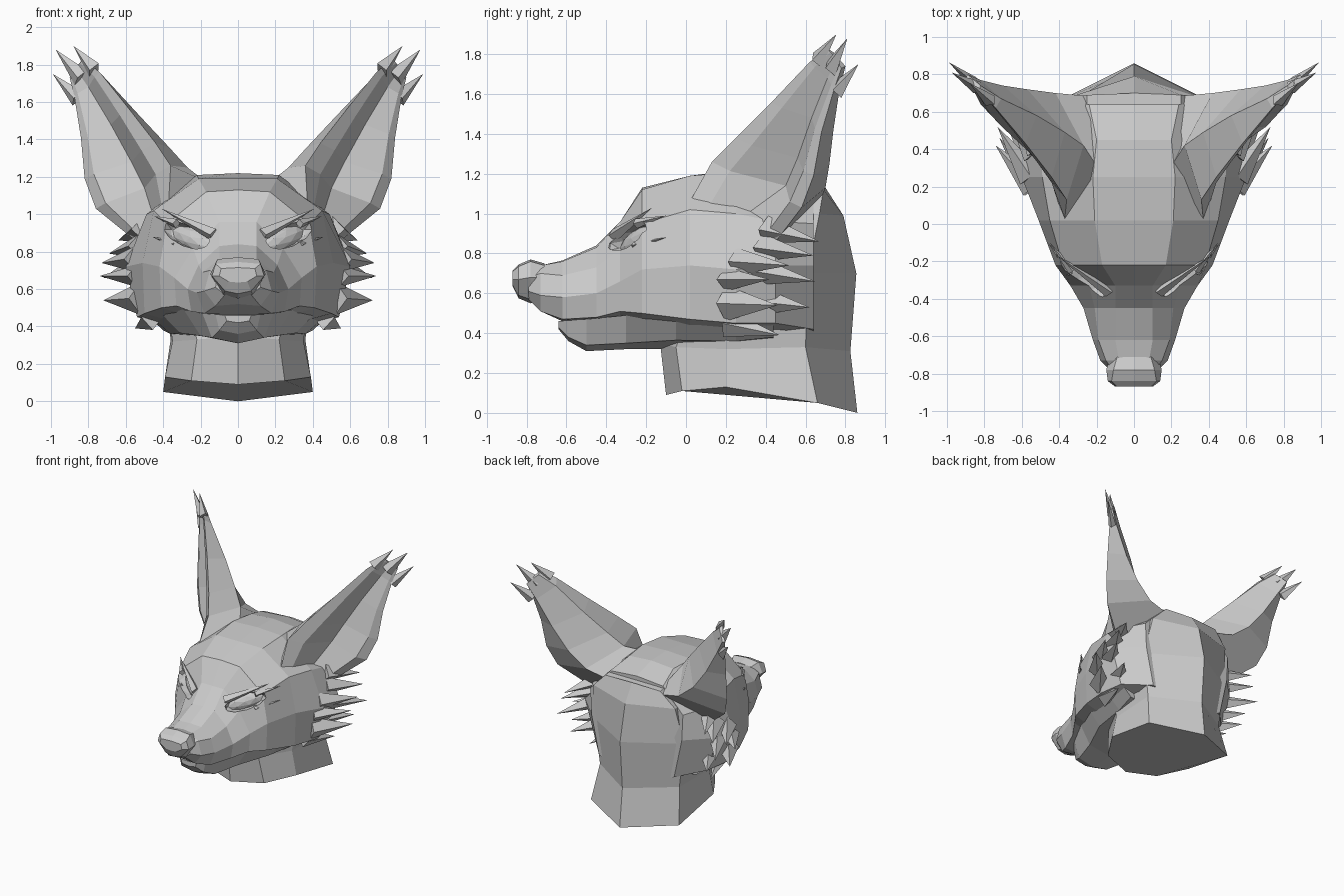
import bpy, bmesh
from mathutils import Vector as V


def build(name, verts, faces, mirror=False):
    verts = [tuple(v) for v in verts]
    faces = [tuple(f) for f in faces]
    if mirror:
        n = len(verts)
        verts += [(-x, y, z) for x, y, z in verts]
        faces += [tuple(i + n for i in reversed(f)) for f in faces]
    me = bpy.data.meshes.new(name)
    me.from_pydata(verts, [], faces)
    bm = bmesh.new()
    bm.from_mesh(me)
    bmesh.ops.recalc_face_normals(bm, faces=bm.faces)
    bm.to_mesh(me)
    bm.free()
    ob = bpy.data.objects.new(name, me)
    bpy.context.collection.objects.link(ob)
    return ob


def loft(name, rings, mirror=False):
    n = len(rings[0])
    verts = [p for r in rings for p in r]
    faces = [(k * n + i, k * n + (i + 1) % n, (k + 1) * n + (i + 1) % n, (k + 1) * n + i)
             for k in range(len(rings) - 1) for i in range(n)]
    faces += [tuple(range(n)), tuple(range(len(verts) - n, len(verts)))]
    return build(name, verts, faces, mirror)


def whole(half):
    """Close a half ring that starts and ends on the centre line."""
    return list(half) + [(-x, y, z) for x, y, z in reversed(half) if x > 1e-6]


def section(y, top, mids, bottom):
    return whole([(0, y, top)] + [(x, y, z) for x, z in mids] + [(0, y, bottom)])


def spikes(name, items):
    """Four-sided tufts: base, tip, half width, half thickness (both sides)."""
    verts, faces = [], []
    for base, tip, w, t in items:
        b, p = V(base), V(tip)
        d = (p - b).normalized()
        side = d.cross(V((0, 0, 1))).normalized()
        up = side.cross(d)
        k = len(verts)
        verts += [b + up * w, b + side * t, b - up * w, b - side * t, p]
        faces += [(k + i, k + (i + 1) % 4, k + 4) for i in range(4)]
        faces.append((k + 3, k + 2, k + 1, k))
    return build(name, verts, faces, True)


def ellipsoid(name, centre, axis, normal, radii):
    a = V(axis).normalized()
    n = V(normal)
    n = (n - a * n.dot(a)).normalized()
    u = n.cross(a)
    bm = bmesh.new()
    bmesh.ops.create_icosphere(bm, subdivisions=2, radius=1)
    verts = [V(centre) + a * v.co.x * radii[0] + u * v.co.y * radii[1] + n * v.co.z * radii[2]
             for v in bm.verts]
    faces = [[v.index for v in f.verts] for f in bm.faces]
    bm.free()
    return build(name, verts, faces, True)


# Skull and upper muzzle, lofted front to back
head = loft("head", [section(*s) for s in [
    (-.79, .71, [(.07, .71), (.11, .68), (.12, .61), (.07, .57)], .57),
    (-.73, .74, [(.08, .74), (.15, .70), (.18, .59), (.12, .51)], .52),
    (-.62, .765, [(.10, .76), (.19, .69), (.22, .58), (.18, .47)], .46),
    (-.45, .84, [(.10, .83), (.21, .73), (.27, .60), (.25, .48)], .45),
    (-.33, .96, [(.10, .96), (.24, .82), (.34, .66), (.33, .51)], .43),
    (-.22, 1.13, [(.17, 1.12), (.38, .95), (.42, .72), (.41, .50)], .38),
    (.02, 1.19, [(.21, 1.19), (.45, 1.02), (.51, .74), (.50, .47)], .33),
    (.25, 1.22, [(.22, 1.21), (.49, 1.0), (.60, .72), (.54, .45)], .32),
    (.45, 1.215, [(.20, 1.2), (.5, .96), (.60, .74), (.51, .45)], .34),
    (.64, 1.16, [(.24, 1.14), (.42, .95), (.41, .74), (.34, .42)], .32),
]])

# Almond eye sockets cut into the skull, with eyeballs set inside
eye_c, eye_axis, eye_n = V((.27, -.29, .885)), (.26, .19, .11), V((.55, -.75, .3)).normalized()
cutter = ellipsoid("socket_cutter", eye_c, eye_axis, eye_n, (.165, .06, .09))
cutter.hide_render = True
mod = head.modifiers.new("sockets", "BOOLEAN")
mod.operation, mod.object, mod.solver = "DIFFERENCE", cutter, "EXACT"
carved = bpy.data.meshes.new_from_object(head.evaluated_get(bpy.context.evaluated_depsgraph_get()))
head.modifiers.clear()
head.data = carved
bpy.data.objects.remove(cutter)
ellipsoid("eyes", eye_c - eye_n * .075, eye_axis, eye_n, (.16, .065, .055))

# Heavy brows slanting over the eyes, and lash tufts at the outer corners
spikes("brows", [((.13, -.36, .89), (.41, -.17, 1.03), .035, .035),
                 ((.33, -.25, .95), (.45, -.1, .99), .025, .025),
                 ((.33, -.26, .84), (.46, -.1, .88), .02, .025)])

# Lower jaw
loft("lower_jaw", [section(*s) for s in [
    (-.64, .46, [(.07, .46), (.06, .43)], .42),
    (-.59, .47, [(.12, .465), (.10, .38)], .36),
    (-.50, .47, [(.19, .47), (.14, .34)], .31),
    (-.30, .48, [(.29, .49), (.20, .35)], .32),
    (-.05, .50, [(.44, .50), (.31, .365)], .32),
    (.25, .50, [(.50, .48), (.36, .36)], .32),
    (.44, .50, [(.50, .47), (.40, .38)], .35),
]])

# Nose pad with a narrow lower point, and nostril wings
loft("nose", [section(*s) for s in [
    (-.87, .715, [(.09, .71), (.10, .67), (.05, .64)], .635),
    (-.84, .745, [(.12, .735), (.14, .67), (.07, .59)], .575),
    (-.78, .77, [(.11, .76), (.148, .68), (.08, .57)], .55),
    (-.71, .75, [(.09, .74), (.13, .68), (.08, .58)], .56),
]])

# Neck and back of the skull, lofted upward with a pointed rear ridge
loft("neck", [whole(h) for h in [
    [(0, .86, 0), (.40, .66, .05), (.39, .2, .13), (.25, -.02, .11), (0, -.1, .09)],
    [(0, .825, .31), (.36, .6, .33), (.35, .2, .32), (.22, -.05, .33), (0, -.13, .35)],
    [(0, .855, .7), (.41, .61, .7), (.40, .2, .7), (.3, .1, .7), (0, 0, .7)],
    [(0, .79, .99), (.37, .67, 1.0), (.36, .3, 1.0), (.2, .2, 1.0), (0, .2, 1.0)],
    [(0, .70, 1.13), (.25, .69, 1.12), (.25, .4, 1.15), (.15, .3, 1.15), (0, .3, 1.15)],
]])

# Ears: front rim, inner back edge, rear edge, outer rim, hollow
ear_levels = [
    [(.37, .03, 1.08), (.18, .28, 1.18), (.20, .68, 1.08), (.55, .45, .86), (.45, .28, .98)],
    [(.36, .13, 1.26), (.27, .42, 1.25), (.42, .70, 1.13), (.76, .58, 1.03), (.50, .50, 1.14)],
    [(.44, .25, 1.38), (.37, .49, 1.36), (.57, .72, 1.25), (.82, .64, 1.19), (.57, .56, 1.28)],
    [(.58, .43, 1.56), (.52, .58, 1.52), (.70, .74, 1.42), (.84, .68, 1.41), (.68, .63, 1.48)],
    [(.74, .62, 1.76), (.71, .67, 1.72), (.82, .77, 1.62), (.875, .745, 1.63), (.80, .71, 1.68)],
    [(.83, .71, 1.83), (.82, .74, 1.81), (.89, .80, 1.74), (.90, .78, 1.73), (.87, .76, 1.78)],
]
ear_rings = []
for level in ear_levels:
    f, m, b, o, c = map(V, level)
    ear_rings.append([f, m, b, o, o.lerp(f, .13), c, f.lerp(o, .2)])
loft("ears", ear_rings, True)

# Split fur points at the ear tips
spikes("ear_tips", [((.77, .66, 1.77), (.88, .755, 1.9), .05, .035),
                    ((.84, .73, 1.73), (.975, .81, 1.88), .055, .035),
                    ((.86, .76, 1.62), (.99, .865, 1.75), .05, .03)])

# Jagged cheek ruff
spikes("cheek_fur", [((.46, .2, .45), (.55, .47, .39), .07, .06),
                     ((.52, .2, .55), (.72, .46, .54), .09, .08),
                     ((.54, .2, .67), (.74, .42, .67), .06, .07),
                     ((.48, .38, .56), (.62, .62, .53), .07, .07),
                     ((.52, .32, .72), (.72, .65, .66), .08, .08),
                     ((.55, .25, .76), (.73, .52, .74), .07, .07),
                     ((.52, .38, .83), (.69, .64, .79), .07, .08),
                     ((.50, .40, .92), (.64, .67, .86), .07, .08)])
